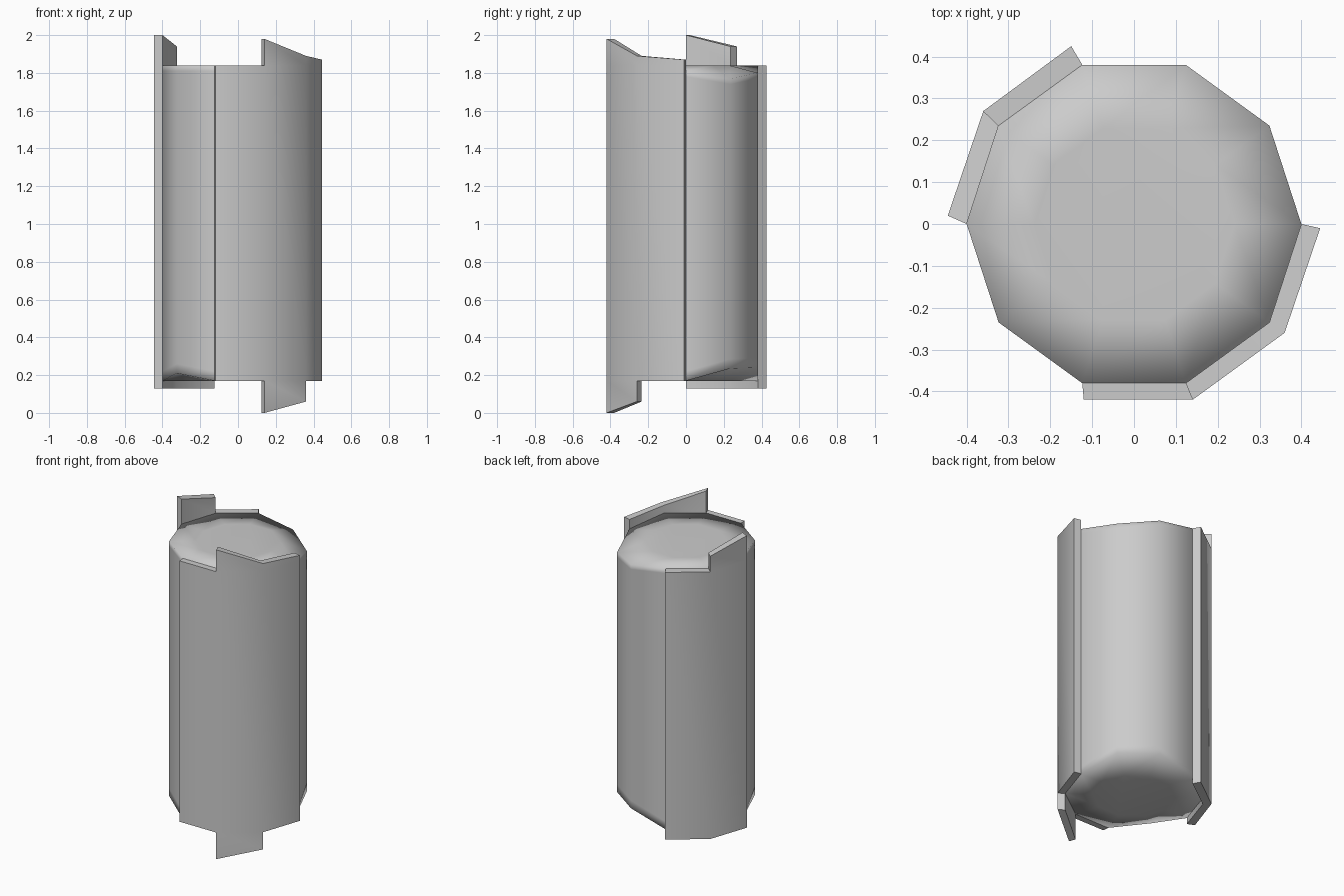
import bpy, bmesh, math
from mathutils import Vector

cube = bpy.data.objects.get("Cube")
if cube:
    bpy.data.objects.remove(cube, do_unlink=True)

grey = bpy.data.materials.new("plain_grey")
grey.use_nodes = True
grey.diffuse_color = (0.6, 0.6, 0.6, 1)
grey.node_tree.nodes["Principled BSDF"].inputs["Base Color"].default_value = (0.6, 0.6, 0.6, 1)


def make_object(name, bm, angle):
    bmesh.ops.recalc_face_normals(bm, faces=bm.faces)
    mesh = bpy.data.meshes.new(name)
    bm.to_mesh(mesh)
    bm.free()
    mesh.materials.append(grey)
    obj = bpy.data.objects.new(name, mesh)
    bpy.context.collection.objects.link(obj)
    bpy.ops.object.select_all(action="DESELECT")
    obj.select_set(True)
    bpy.context.view_layer.objects.active = obj
    bpy.ops.object.shade_smooth_by_angle(angle=math.radians(angle))
    return obj


# Ten-sided core whose rims dip at a few corners
SIDES, BOTTOM, TOP = 10, 0.17, 1.84
low_rim = {1: 0.235, 2: 0.24, 6: 0.21}
high_rim = {0: 1.81, 1: 1.77, 2: 1.80}


def corner(i, scale=1.0):
    a = math.tau * i / SIDES
    return Vector((0.4 * scale * math.cos(a), 0.4 * scale * math.sin(a), 0))


def ring(bm, scale, height):
    return [bm.verts.new(corner(i, scale) + Vector((0, 0, height(i)))) for i in range(SIDES)]


bm = bmesh.new()
rings = [
    ring(bm, 0.6, lambda i: BOTTOM),
    ring(bm, 1.0, lambda i: low_rim.get(i, BOTTOM)),
    ring(bm, 1.0, lambda i: low_rim.get(i, BOTTOM) + 0.05),
    ring(bm, 1.0, lambda i: high_rim.get(i, TOP) - 0.03),
    ring(bm, 1.0, lambda i: high_rim.get(i, TOP)),
    ring(bm, 0.6, lambda i: TOP),
]
for a, b in zip(rings, rings[1:]):
    for i in range(SIDES):
        j = (i + 1) % SIDES
        bm.faces.new((a[i], a[j], b[j], b[i]))
bm.faces.new(rings[0])
bm.faces.new(rings[-1])
make_object("core", bm, 120)


# Folded plates: each cell joins two columns between a low and a high edge
def folded_plate(name, columns, cells):
    bm = bmesh.new()
    verts, faces = {}, {}

    def vert(col, side, z):
        key = (col, side, z)
        if key not in verts:
            verts[key] = bm.verts.new((*columns[col][side], z))
        return key

    for col, (z0, z1), (z2, z3) in cells:
        p = [vert(col, 0, z0), vert(col + 1, 0, z1), vert(col + 1, 1, z1), vert(col, 1, z0),
             vert(col, 0, z2), vert(col + 1, 0, z3), vert(col + 1, 1, z3), vert(col, 1, z2)]
        for quad in ((0, 1, 2, 3), (4, 5, 6, 7), (0, 1, 5, 4),
                     (1, 2, 6, 5), (2, 3, 7, 6), (3, 0, 4, 7)):
            keys = [p[k] for k in quad]
            faces.setdefault(frozenset(keys), []).append(keys)
    for found in faces.values():
        if len(found) == 1:      # walls shared by two cells are left out
            bm.faces.new([verts[k] for k in found[0]])
    make_object(name, bm, 60)


def body(col, low):
    return (col, (low, low), (TOP, TOP))


# Front plate, wrapped over three sides, with tabs above and below
folded_plate("front_plate",
             [(corner(7).xy, (-0.12, -0.42)), (corner(8).xy, (0.14, -0.42)),
              (corner(9).xy, (0.36, -0.26)), (corner(0).xy, (0.445, -0.01))],
             [body(0, BOTTOM), body(1, BOTTOM), body(2, BOTTOM),
              (1, (0, 0.06), (BOTTOM, BOTTOM)),
              (1, (TOP, TOP), (1.98, 1.89)), (2, (TOP, TOP), (1.89, 1.87))])

# Back plate, wrapped over two sides, with one tab above
folded_plate("back_plate",
             [(corner(3).xy, (-0.15, 0.425)), (corner(4).xy, (-0.36, 0.27)),
              (corner(5).xy, (-0.445, 0.02))],
             [body(0, 0.13), body(1, 0.13), (1, (TOP, TOP), (1.94, 2.0))])
